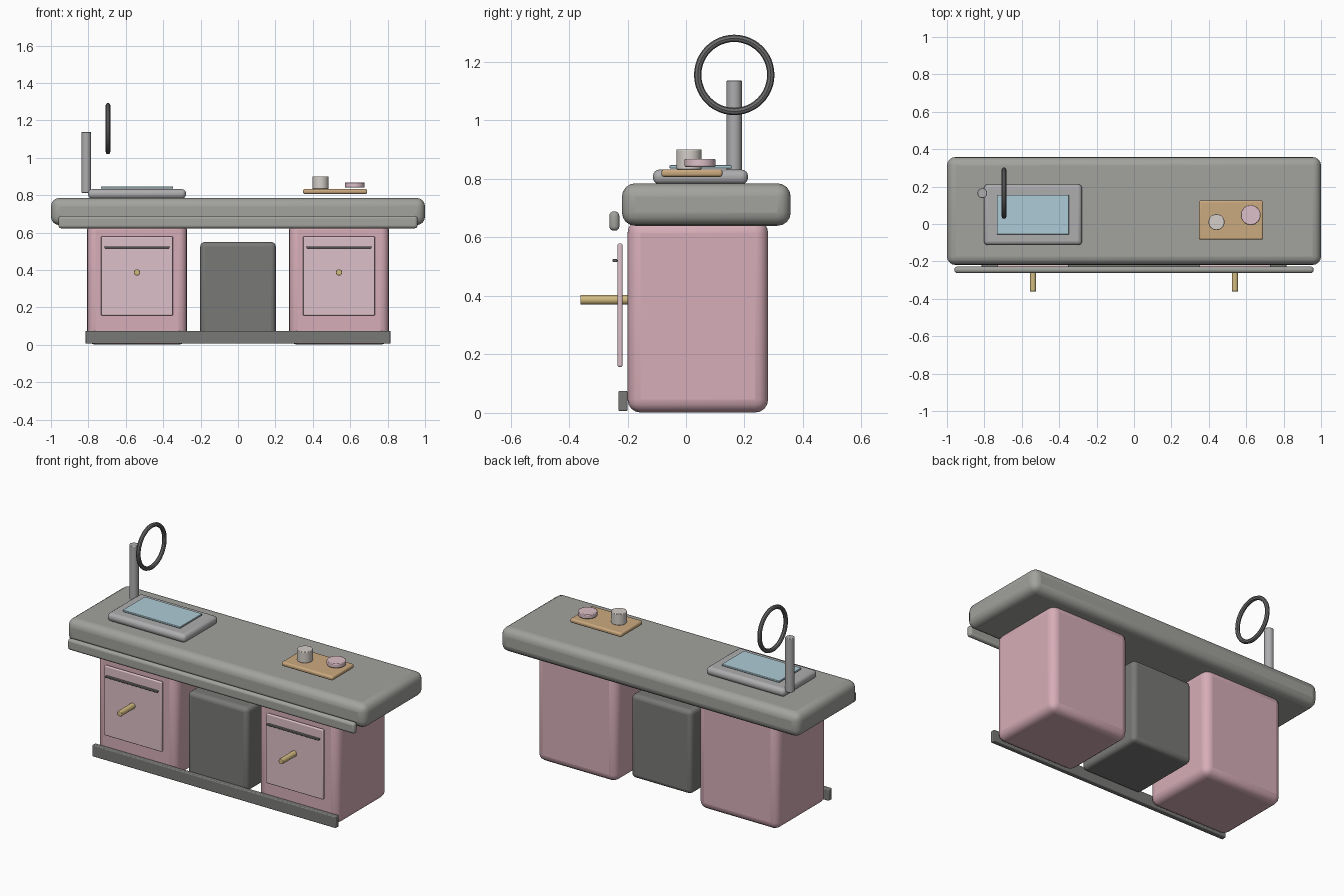
import bpy, math

if "Cube" in bpy.data.objects:
    bpy.data.objects.remove(bpy.data.objects["Cube"])

def material(name, rgb):
    m = bpy.data.materials.new(name)
    m.diffuse_color = (*rgb, 1)
    m.use_nodes = True
    m.node_tree.nodes["Principled BSDF"].inputs["Base Color"].default_value = m.diffuse_color
    return m

PINK = material("pink", (0.68, 0.42, 0.48))
PALE = material("pale_pink", (0.72, 0.53, 0.58))
STONE = material("stone", (0.36, 0.36, 0.34))
DARK = material("dark_grey", (0.19, 0.19, 0.185))
STEEL = material("steel", (0.42, 0.42, 0.43))
METAL = material("dark_metal", (0.15, 0.15, 0.15))
BRASS = material("brass", (0.65, 0.50, 0.22))
WATER = material("water_blue", (0.42, 0.60, 0.67))
WOOD = material("wood", (0.60, 0.40, 0.21))
CREAM = material("cream", (0.66, 0.62, 0.58))

def finish(name, mat, bevel=0.0, segments=4):
    o = bpy.context.object
    o.name = name
    o.data.materials.append(mat)
    if bevel:
        b = o.modifiers.new("rounded_edges", 'BEVEL')
        b.width, b.segments = bevel, segments
        b.limit_method = 'ANGLE'
    bpy.ops.object.shade_smooth_by_angle(angle=math.radians(35))
    return o

def box(name, x, y, z, mat, bevel):
    """Rounded box from (min, max) ranges."""
    r = (x, y, z)
    bpy.ops.mesh.primitive_cube_add(size=1, location=[(a + b) / 2 for a, b in r])
    bpy.context.object.scale = [b - a for a, b in r]
    bpy.ops.object.transform_apply(location=False, rotation=False, scale=True)
    return finish(name, mat, bevel)

def cylinder(name, loc, radius, depth, mat, rot=(0, 0, 0), bevel=0.003):
    bpy.ops.mesh.primitive_cylinder_add(vertices=32, radius=radius, depth=depth,
                                        location=loc, rotation=rot)
    return finish(name, mat, bevel, 2)

# Worktop and its front lip
box("countertop", (-1, 1), (-0.219, 0.358), (0.64, 0.785), STONE, 0.045)
box("front_lip", (-0.96, 0.96), (-0.262, -0.228), (0.623, 0.689), STONE, 0.015)

# Two cabinets, each with door, bar handle and knob
for side, cx in (("left", -0.54), ("right", 0.54)):
    box(side + "_cabinet", (cx - 0.267, cx + 0.267), (-0.2, 0.281), (0.001, 0.66), PINK, 0.045)
    box(side + "_door", (cx - 0.192, cx + 0.192), (-0.234, -0.217), (0.157, 0.579), PALE, 0.006)
    box(side + "_door_bar", (cx - 0.174, cx + 0.174), (-0.251, -0.235), (0.516, 0.526), METAL, 0.003)
    cylinder(side + "_door_knob", (cx, -0.27, 0.387), 0.017, 0.182, BRASS,
             (math.pi / 2, 0, 0))

# Centre unit and plinth
box("centre_unit", (-0.202, 0.202), (-0.198, 0.24), (0.045, 0.55), DARK, 0.025)
box("plinth", (-0.815, 0.815), (-0.231, -0.2), (0.006, 0.075), DARK, 0.005)

# Sink
box("sink_rim", (-0.802, -0.278), (-0.113, 0.212), (0.782, 0.832), STEEL, 0.022)
box("sink_water", (-0.733, -0.348), (-0.056, 0.156), (0.836, 0.847), WATER, 0.003)

# Tap: post and ring
cylinder("tap_post", (-0.811, 0.165, 0.975), 0.026, 0.325, STEEL)
bpy.ops.mesh.primitive_torus_add(location=(-0.695, 0.165, 1.156), rotation=(0, math.pi / 2, 0),
                                 major_radius=0.125, minor_radius=0.0125,
                                 major_segments=48, minor_segments=8)
finish("tap_ring", METAL)

# Serving board with cup and dish
box("serving_board", (0.347, 0.691), (-0.084, 0.125), (0.807, 0.833), WOOD, 0.01)
cylinder("cup", (0.441, 0.01, 0.867), 0.043, 0.068, CREAM)
cylinder("dish", (0.624, 0.048, 0.855), 0.053, 0.027, PALE, bevel=0.004)
